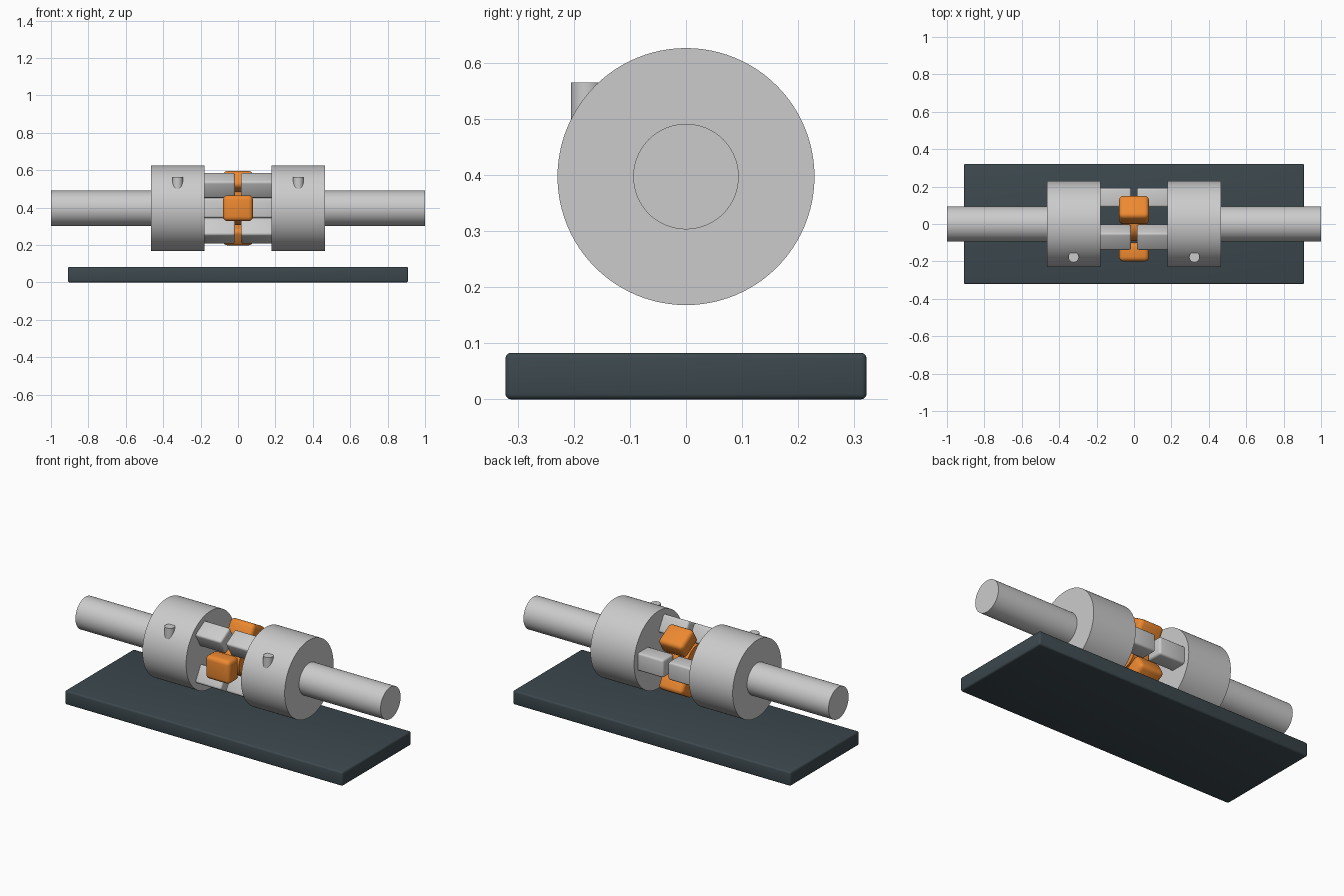
import bpy
from math import radians, cos, sin, pi
from mathutils import Matrix, Vector

if "Cube" in bpy.data.objects:
    bpy.data.objects.remove(bpy.data.objects["Cube"])

AXIS_Z = 0.397


def material(name, color):
    m = bpy.data.materials.new(name)
    m.diffuse_color = color
    m.use_nodes = True
    m.node_tree.nodes["Principled BSDF"].inputs["Base Color"].default_value = m.diffuse_color
    return m


orange = material("orange_rubber", (0.85, 0.25, 0.03, 1))
dark = material("dark_slate", (0.045, 0.065, 0.075, 1))


def finish(o, name, mat=None, bevel=0, segments=3):
    o.name = name
    if mat:
        o.data.materials.append(mat)
    if bevel:
        b = o.modifiers.new("bevel", 'BEVEL')
        b.width, b.segments = bevel, segments
        b.limit_method = 'ANGLE'
        bpy.ops.object.modifier_apply(modifier=b.name)
    bpy.ops.object.shade_smooth_by_angle(angle=radians(35))
    return o


def box(name, center, size, angle=0, **kw):
    # box turned about the shaft (x) axis
    bpy.ops.mesh.primitive_cube_add(size=1)
    o = bpy.context.object
    o.data.transform(Matrix.Diagonal((*size, 1)))
    o.location, o.rotation_euler = center, (angle, 0, 0)
    return finish(o, name, **kw)


def x_cylinder(name, r, x0, x1, **kw):
    bpy.ops.mesh.primitive_cylinder_add(vertices=96, radius=r, depth=abs(x1 - x0),
                                        location=((x0 + x1) / 2, 0, AXIS_Z),
                                        rotation=(0, pi / 2, 0))
    return finish(bpy.context.object, name, **kw)


def polar(x, r, angle):
    return Vector((x, r * cos(angle), AXIS_Z + r * sin(angle)))


# base plate
box("base_plate", (0, 0, 0.0415), (1.82, 0.644, 0.083), mat=dark, bevel=0.01)

# two mirrored coupling halves
for side, s in (("left", -1), ("right", 1)):
    x_cylinder(f"{side}_shaft", 0.094, s * 0.2, s * 1.0)
    x_cylinder(f"{side}_hub", 0.229, s * 0.18, s * 0.466)
    # set screw
    bpy.ops.mesh.primitive_cylinder_add(vertices=32, radius=0.028, depth=0.12,
                                        location=(s * 0.323, -0.177, 0.505))
    finish(bpy.context.object, f"{side}_set_screw")
    # jaws reaching toward the middle
    for i in range(3):
        a = i * 2 * pi / 3
        box(f"{side}_jaw_{i + 1}", polar(s * 0.1055, 0.1415, a),
            (0.181, 0.103, 0.106), a, bevel=0.012)

# flexible spider: core with three lobes between the jaws
x_cylinder("spider_core", 0.09, -0.07, 0.07, mat=orange)
for i in range(3):
    a = pi / 3 + i * 2 * pi / 3
    box(f"spider_lobe_{i + 1}", polar(0, 0.15, a), (0.16, 0.1, 0.138), a,
        mat=orange, bevel=0.024, segments=4)
